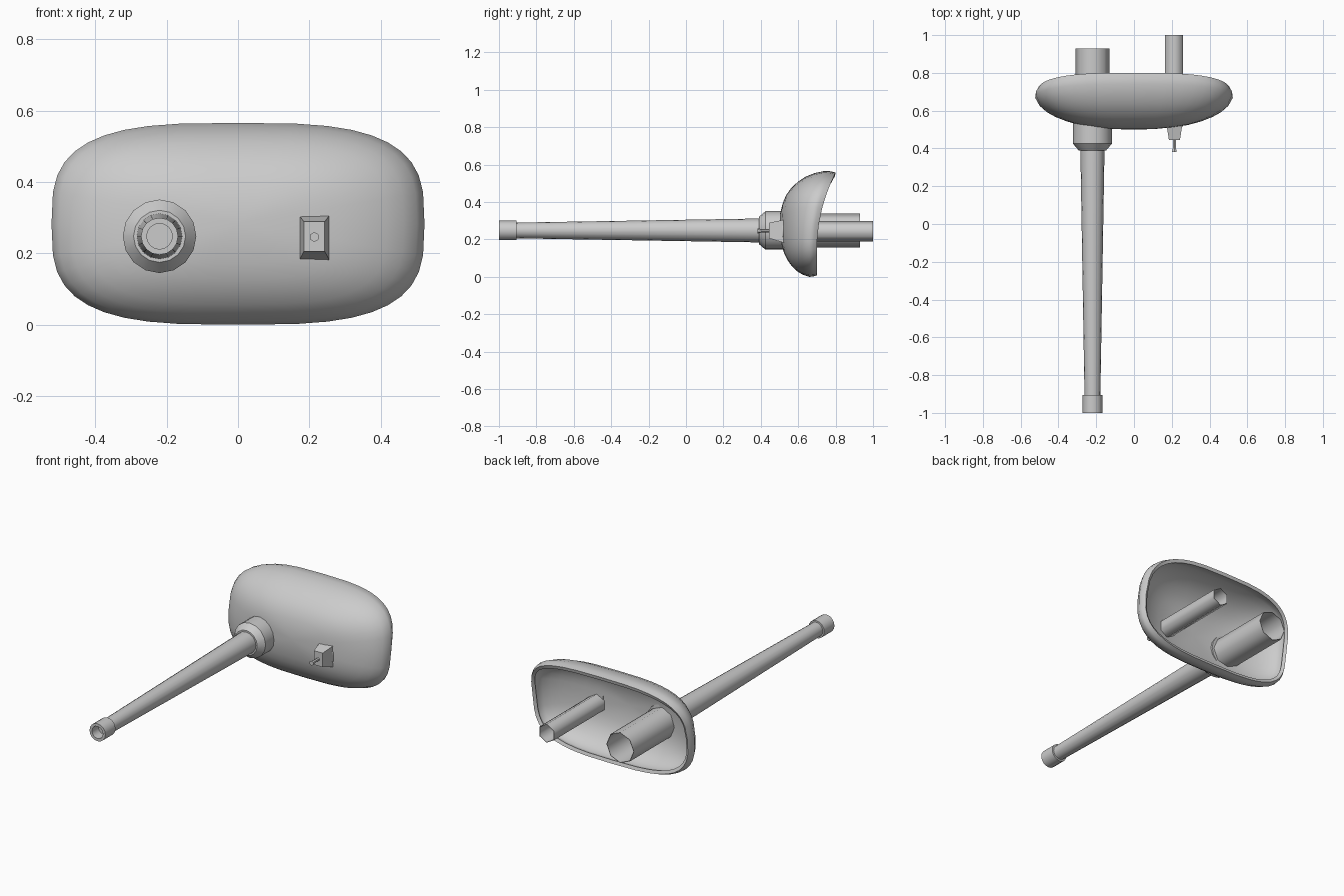
import bpy, bmesh, math

if "Cube" in bpy.data.objects:
    bpy.data.objects.remove(bpy.data.objects["Cube"])

grey = bpy.data.materials.new("light_grey")
grey.diffuse_color = (0.6, 0.6, 0.6, 1)
grey.use_nodes = True
grey.node_tree.nodes["Principled BSDF"].inputs["Base Color"].default_value = grey.diffuse_color


def loft(name, rings, cap_start=False, cap_end=False, smooth=35):
    """Skin a list of equal-length point rings; coincident points merge into a pole."""
    bm = bmesh.new()
    vs = [[bm.verts.new(p) for p in ring] for ring in rings]
    n = len(rings[0])
    for a, b in zip(vs, vs[1:]):
        for i in range(n):
            j = (i + 1) % n
            bm.faces.new((a[i], a[j], b[j], b[i]))
    if cap_start:
        bm.faces.new(vs[0][::-1])
    if cap_end:
        bm.faces.new(vs[-1])
    bmesh.ops.remove_doubles(bm, verts=bm.verts, dist=1e-5)
    bmesh.ops.recalc_face_normals(bm, faces=bm.faces)
    me = bpy.data.meshes.new(name)
    bm.to_mesh(me)
    bm.free()
    ob = bpy.data.objects.new(name, me)
    bpy.context.collection.objects.link(ob)
    me.materials.append(grey)
    if smooth:
        bpy.ops.object.select_all(action='DESELECT')
        ob.select_set(True)
        bpy.context.view_layer.objects.active = ob
        bpy.ops.object.shade_smooth_by_angle(angle=math.radians(smooth))
    return ob


def lathe(name, cx, cz, profile, sides, phase=0.0, **kw):
    """Round part along y from (y, radius) pairs."""
    angles = [phase + math.tau * i / sides for i in range(sides)]
    rings = [[(cx + r * math.cos(a), y, cz + r * math.sin(a)) for a in angles]
             for y, r in profile]
    return loft(name, rings, **kw)


# Curved shield shell: rounded outline, domed front, rim leaning back at the top
HALF_X, HALF_Z, FRONT_Y, POWER, SEGS = 0.523, 0.283, 0.50, 3.2, 40
DOME = [(0, 0), (0.2, 0.012), (0.4, 0.06), (0.55, 0.12), (0.68, 0.21), (0.80, 0.33),
        (0.89, 0.46), (0.96, 0.62), (1.0, 0.80), (0.995, 0.9), (0.97, 1.0)]


def rim_y(z):
    return 0.70 + 0.10 * (max(0.0, z - 0.15) / 0.415) ** 2


def signed_power(v):
    return math.copysign(abs(v) ** (2 / POWER), v)


rings = []
for r, t in DOME:
    ring = []
    for i in range(SEGS):
        a = math.tau * i / SEGS
        ox = HALF_X * signed_power(math.cos(a))
        oz = HALF_Z * signed_power(math.sin(a))
        y = FRONT_Y + t * (rim_y(HALF_Z + oz) - FRONT_Y)
        ring.append((r * ox, y, HALF_Z + r * oz))
    rings.append(ring)
shell = loft("shield_shell", rings, smooth=None)
if min(shell.data.polygons, key=lambda p: p.center.y).normal.y > 0:
    shell.data.flip_normals()
thick = shell.modifiers.new("thickness", 'SOLIDIFY')
thick.thickness = 0.02
thick.offset = -1
bpy.ops.object.select_all(action='DESELECT')
shell.select_set(True)
bpy.context.view_layer.objects.active = shell
bpy.ops.object.modifier_apply(modifier=thick.name)
bpy.ops.object.shade_smooth_by_angle(angle=math.radians(45))

# Long tapered barrel with hollow muzzle ring
BX, BZ = -0.22, 0.248
lathe("barrel", BX, BZ,
      [(-0.94, 0.036), (-1.0, 0.036), (-1.0, 0.052), (-0.905, 0.052),
       (-0.905, 0.042), (0.40, 0.064)], 16, cap_start=True, cap_end=True)

# Stepped collar where the barrel meets the shield
lathe("barrel_collar", BX, BZ,
      [(0.39, 0.06), (0.39, 0.073), (0.425, 0.103), (0.535, 0.103)],
      16, cap_start=True, cap_end=True, smooth=25)

# Open tubes behind the shield
for name, cx, cz, r, end, sides, phase in (
        ("rear_main_tube", BX, BZ, 0.09, 0.93, 8, 0),
        ("rear_small_tube", 0.212, 0.244, 0.055, 1.0, 6, math.pi / 6)):
    lathe(name, cx, cz, [(0.515, r), (end, r), (end, r - 0.003), (0.515, r - 0.003)],
          sides, phase, smooth=65)


# Tapered block beside the barrel
def rect(y, x0, x1, z0, z1):
    return [(x0, y, z0), (x1, y, z0), (x1, y, z1), (x0, y, z1)]


loft("side_mount_block",
     [rect(0.445, 0.185, 0.243, 0.206, 0.289), rect(0.53, 0.171, 0.257, 0.18, 0.307)],
     cap_start=True, cap_end=True, smooth=None)

# Small pin with a flared tip
lathe("side_pin", 0.214, 0.246,
      [(0.382, 0.014), (0.405, 0.009), (0.45, 0.009)], 6, math.pi / 6,
      cap_start=True, cap_end=True, smooth=None)
